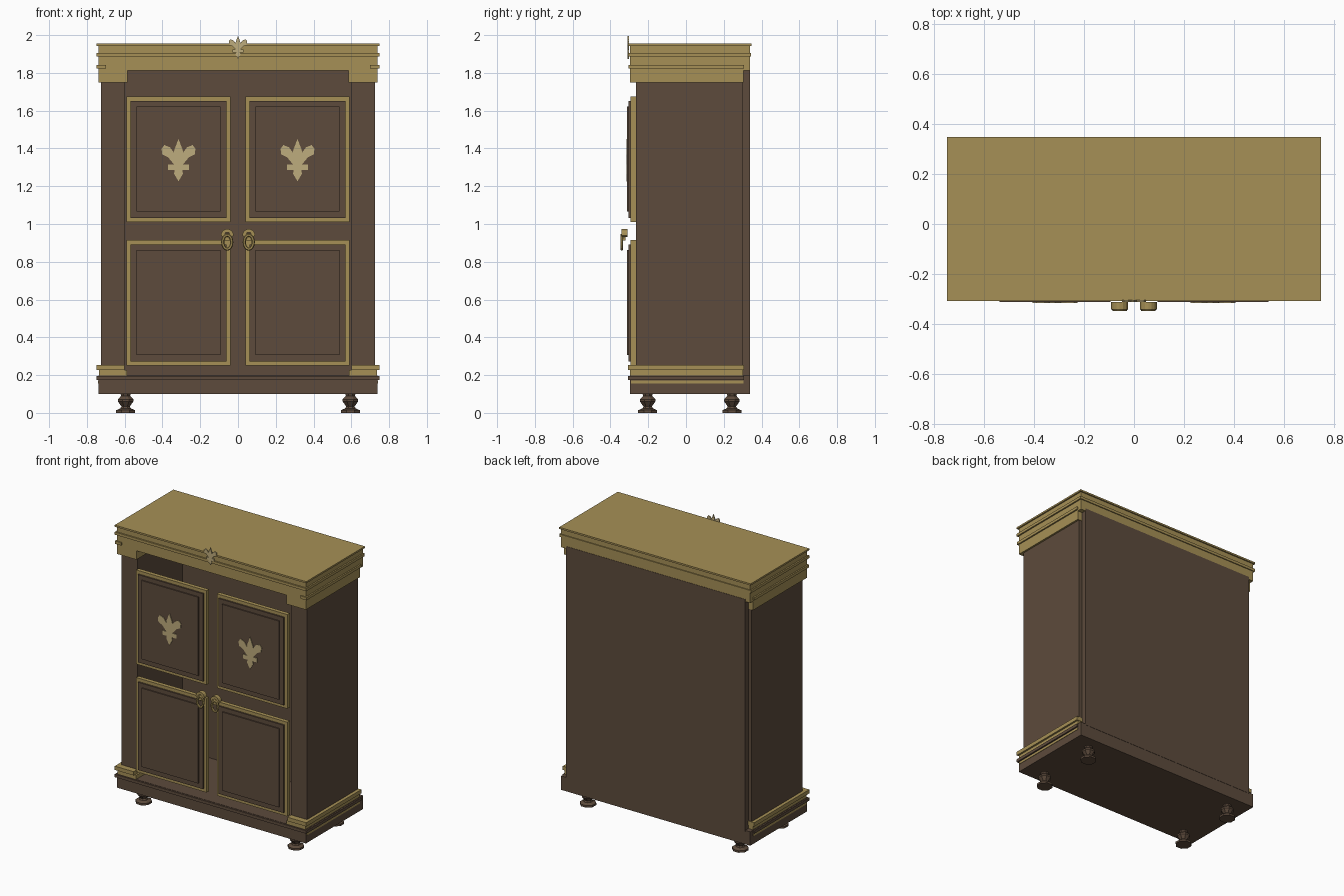
import bpy, bmesh, math

if "Cube" in bpy.data.objects:
    bpy.data.objects.remove(bpy.data.objects["Cube"])


def mat(name, rgb):
    m = bpy.data.materials.new(name)
    m.diffuse_color = (*rgb, 1)
    m.use_nodes = True
    m.node_tree.nodes["Principled BSDF"].inputs["Base Color"].default_value = m.diffuse_color
    return m


BROWN = mat("dark_wood", (0.109, 0.070, 0.045))
GOLD = mat("old_gold", (0.381, 0.279, 0.093))
CREAM = mat("pale_gold", (0.515, 0.413, 0.205))


def finish(name, bm, material):
    bmesh.ops.recalc_face_normals(bm, faces=bm.faces)
    me = bpy.data.meshes.new(name)
    bm.to_mesh(me)
    bm.free()
    me.materials.append(material)
    ob = bpy.data.objects.new(name, me)
    bpy.context.collection.objects.link(ob)
    return ob


def box(name, x, y, z, material):
    bm = bmesh.new()
    bmesh.ops.create_cube(bm, size=1)
    for v in bm.verts:
        v.co = [r[0] if c < 0 else r[1] for c, r in zip(v.co, (x, y, z))]
    return finish(name, bm, material)


def side_box(name, s, x, y, z, material):
    return box(name, sorted((s * x[0], s * x[1])), y, z, material)


def plate(name, outline, y0, y1, material):
    """Extrude an x-z outline from y0 to y1."""
    bm = bmesh.new()
    f = bm.faces.new([bm.verts.new((x, y0, z)) for x, z in outline])
    ext = bmesh.ops.extrude_face_region(bm, geom=[f])["geom"]
    for v in ext:
        if isinstance(v, bmesh.types.BMVert):
            v.co.y = y1
    return finish(name, bm, material)


def fleur(name, cx, cz, scale, y0, y1):
    half = [(0.022, 0.055), (0.024, 0.04), (0.045, 0.068), (0.075, 0.08),
            (0.09, 0.06), (0.086, 0.03), (0.055, 0.015), (0.024, -0.022),
            (0.055, -0.022), (0.055, -0.052), (0.02, -0.052), (0.024, -0.072)]
    pts = [(0, 0.112)] + half + [(0, -0.112)] + [(-x, z) for x, z in reversed(half)]
    plate(name, [(cx + scale * x, cz + scale * z) for x, z in pts], y0, y1, CREAM)


def lathe(name, profile, cx, cy, sides, material):
    bm = bmesh.new()
    rings = [[bm.verts.new((cx + r * math.cos(2 * math.pi * (i + 0.5) / sides),
                            cy + r * math.sin(2 * math.pi * (i + 0.5) / sides), z))
              for i in range(sides)] for r, z in profile]
    for a, b in zip(rings, rings[1:]):
        for i in range(sides):
            j = (i + 1) % sides
            bm.faces.new((a[i], a[j], b[j], b[i]))
    bm.faces.new(rings[0])
    bm.faces.new(rings[-1])
    return finish(name, bm, material)


def oval_ring(name, cx, cy, cz, rx, rz, t, material, n=16, m=6):
    bm = bmesh.new()
    rings = []
    for i in range(n):
        a = 2 * math.pi * i / n
        rings.append([])
        for k in range(m):
            b = 2 * math.pi * k / m
            d = t * math.cos(b)
            rings[-1].append(bm.verts.new((cx + (rx + d) * math.cos(a),
                                           cy + t * math.sin(b),
                                           cz + (rz + d) * math.sin(a))))
    for i in range(n):
        for k in range(m):
            p, q, l = rings[i], rings[(i + 1) % n], (k + 1) % m
            bm.faces.new((p[k], p[l], q[l], q[k]))
    return finish(name, bm, material)


# Turned feet
foot = [(0.054, 0), (0.054, 0.014), (0.030, 0.024), (0.024, 0.034),
        (0.044, 0.060), (0.044, 0.072), (0.026, 0.090), (0.030, 0.105)]
for x in (-0.595, 0.595):
    for y in (-0.203, 0.243):
        lathe("foot", foot, x, y, 8, BROWN)

# Plinth with its moulding
box("plinth", (-0.738, 0.738), (-0.297, 0.338), (0.10, 0.198), BROWN)
box("plinth_moulding", (-0.748, 0.748), (-0.307, 0.307), (0.175, 0.196), BROWN)

# Open carcass: back panel and thick sides
box("back_panel", (-0.70, 0.70), (0.24, 0.340), (0.19, 1.83), BROWN)
for s in (-1, 1):
    side_box("side_wall", s, (0.60, 0.725), (-0.265, 0.302), (0.19, 1.82), BROWN)
    side_box("plinth_side_strip", s, (0.735, 0.741), (-0.29, 0.305), (0.155, 0.171), GOLD)
    # Gold trim at the bottom and top of each side
    side_box("base_block", s, (0.588, 0.735), (-0.297, 0.303), (0.198, 0.226), GOLD)
    side_box("base_moulding", s, (0.60, 0.748), (-0.307, 0.307), (0.226, 0.253), GOLD)
    side_box("capital_block", s, (0.585, 0.738), (-0.297, 0.305), (1.75, 1.82), GOLD)
    side_box("capital_moulding", s, (0.70, 0.748), (-0.305, 0.307), (1.822, 1.842), GOLD)

# Cornice
box("cornice_frieze", (-0.738, 0.738), (-0.297, 0.338), (1.813, 1.948), GOLD)
box("cornice_moulding", (-0.748, 0.748), (-0.307, 0.345), (1.887, 1.906), GOLD)
box("cornice_top", (-0.748, 0.748), (-0.307, 0.347), (1.943, 1.955), GOLD)
fleur("cornice_ornament", 0, 1.935, 0.54, -0.311, -0.303)

# Door panels: gold frame, raised field, inner field
for s in (-1, 1):
    for z0, z1, label in ((0.25, 0.915, "lower"), (1.01, 1.675, "upper")):
        side_box(label + "_panel_frame", s, (0.04, 0.59), (-0.293, -0.265), (z0, z1), GOLD)
        side_box(label + "_panel", s, (0.06, 0.57), (-0.304, -0.28), (z0 + 0.023, z1 - 0.023), BROWN)
        side_box(label + "_panel_field", s, (0.093, 0.537), (-0.312, -0.29),
                 (z0 + 0.057, z1 - 0.053), BROWN)
    fleur("panel_ornament", s * 0.315, 1.338, 1.0, -0.316, -0.31)

    # Drop handle: arched mount, boss and oval ring
    cx = s * 0.057
    arch = [(cx + 0.034 * math.cos(math.pi * i / 8), 0.938 + 0.036 * math.sin(math.pi * i / 8))
            for i in range(9)]
    inner = [(cx + 0.020 * math.cos(math.pi * i / 8), 0.930 + 0.026 * math.sin(math.pi * i / 8))
             for i in range(8, -1, -1)]
    plate("handle_arch", arch + inner, -0.342, -0.311, GOLD)
    box("handle_boss", (cx - 0.018, cx + 0.018), (-0.338, -0.320), (0.912, 0.950), GOLD)
    oval_ring("handle_ring", cx, -0.340, 0.904, 0.024, 0.037, 0.0085, GOLD)
